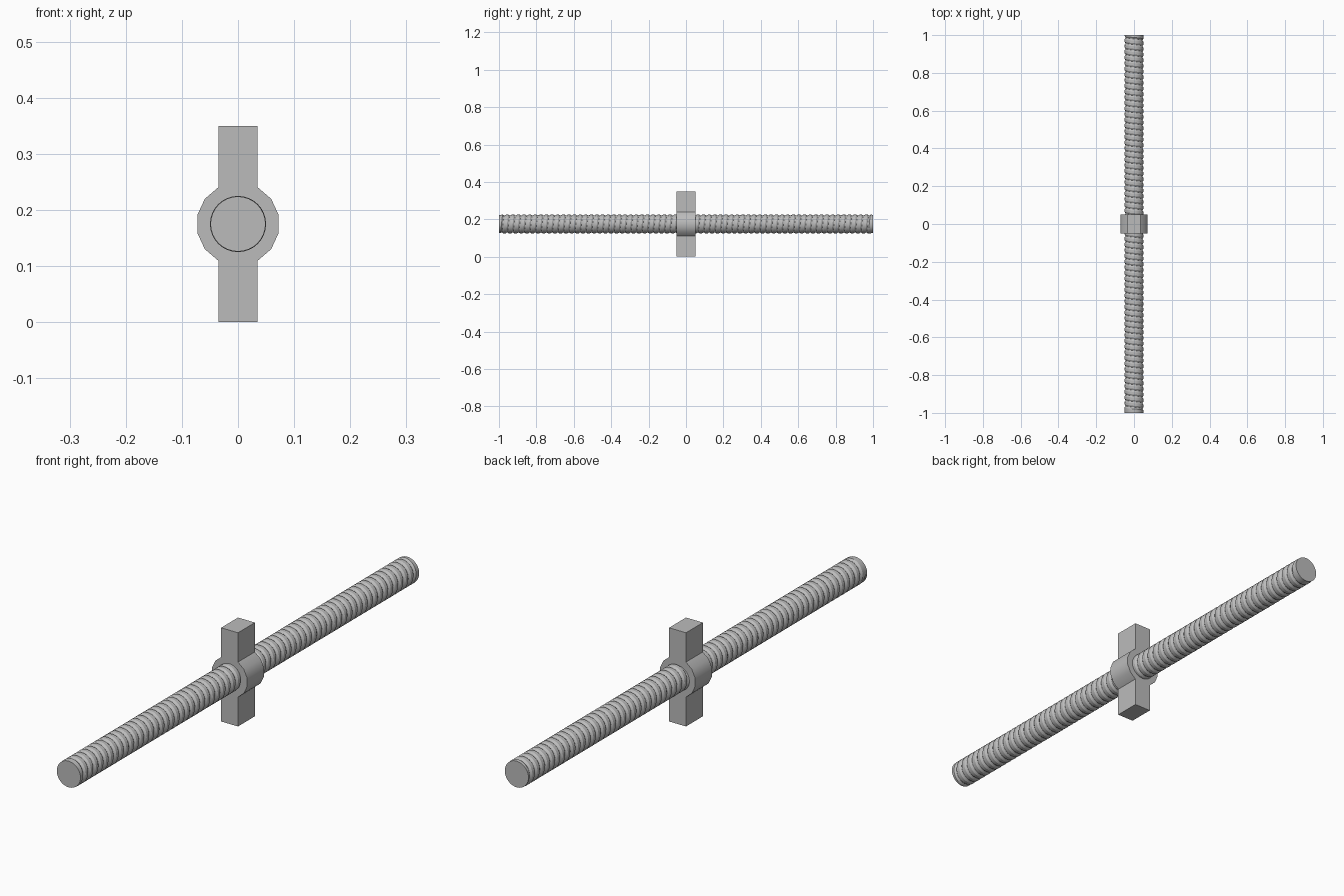
import bpy
import bmesh
from math import sin, cos, pi, asin, radians

cube = bpy.data.objects.get("Cube")
if cube:
    bpy.data.objects.remove(cube, do_unlink=True)

# One plain grey metal for everything
steel = bpy.data.materials.new("grey_steel")
steel.use_nodes = True
GREY = (0.5, 0.5, 0.5, 1)
steel.diffuse_color = GREY
steel.node_tree.nodes["Principled BSDF"].inputs["Base Color"].default_value = GREY

AXIS_Z = 0.175


def finish(name, bm):
    """Turn a bmesh into a shaded object on the screw axis."""
    bmesh.ops.recalc_face_normals(bm, faces=bm.faces)
    mesh = bpy.data.meshes.new(name)
    bm.to_mesh(mesh)
    bm.free()
    mesh.materials.append(steel)
    obj = bpy.data.objects.new(name, mesh)
    obj.location.z = AXIS_Z
    bpy.context.collection.objects.link(obj)
    bpy.ops.object.select_all(action='DESELECT')
    obj.select_set(True)
    bpy.context.view_layer.objects.active = obj
    bpy.ops.object.shade_smooth_by_angle(angle=radians(28))
    return obj


# Threaded rod: rings sheared into a helix and trimmed flat at both ends
HALF, PITCH, SIDES = 1.0, 0.03, 32
CREST, ROOT, TIP = 0.05, 0.045, 0.049
PROFILE = [(0, CREST), (0.45, CREST), (0.7, ROOT), (0.75, ROOT)]

bm = bmesh.new()
turns = int(2 * HALF / PITCH) + 3
columns = []
for s in range(SIDES + 1):
    a = 2 * pi * s / SIDES
    column = []
    for t in range(turns):
        for offset, radius in PROFILE:
            y = -HALF + (t - 1 + offset + s / SIDES) * PITCH
            if abs(y) >= HALF - 0.008:
                radius = TIP
            y = max(-HALF, min(HALF, y))
            column.append(bm.verts.new((radius * cos(a), y, radius * sin(a))))
    columns.append(column)
for left, right in zip(columns, columns[1:]):
    for i in range(len(left) - 1):
        bm.faces.new((left[i], left[i + 1], right[i + 1], right[i]))
bmesh.ops.remove_doubles(bm, verts=bm.verts, dist=0.00005)

# Flat end caps
for end in (-HALF, HALF):
    rim = [bm.verts.new((TIP * cos(2 * pi * s / SIDES), end, TIP * sin(2 * pi * s / SIDES)))
           for s in range(SIDES)]
    bm.faces.new(rim)
bmesh.ops.remove_doubles(bm, verts=bm.verts, dist=0.00005)
finish("threaded_rod", bm)

# Travelling nut: round collar with an upright bar above and below
BAR, HEIGHT, COLLAR, DEPTH, STEPS = 0.035, 0.175, 0.0742, 0.05, 5
reach = pi / 2 - asin(BAR / COLLAR)
arc = [(COLLAR * cos(a), COLLAR * sin(a))
       for a in (-reach + 2 * reach * i / STEPS for i in range(STEPS + 1))]
half = [(BAR, -HEIGHT)] + arc + [(BAR, HEIGHT)]
outline = half + [(-x, -z) for x, z in half]

bm = bmesh.new()
front = bm.faces.new([bm.verts.new((x, -DEPTH, z)) for x, z in outline])
solid = bmesh.ops.extrude_face_region(bm, geom=[front], use_keep_orig=True)
moved = [v for v in solid["geom"] if isinstance(v, bmesh.types.BMVert)]
bmesh.ops.translate(bm, verts=moved, vec=(0, 2 * DEPTH, 0))
finish("rod_nut", bm)
